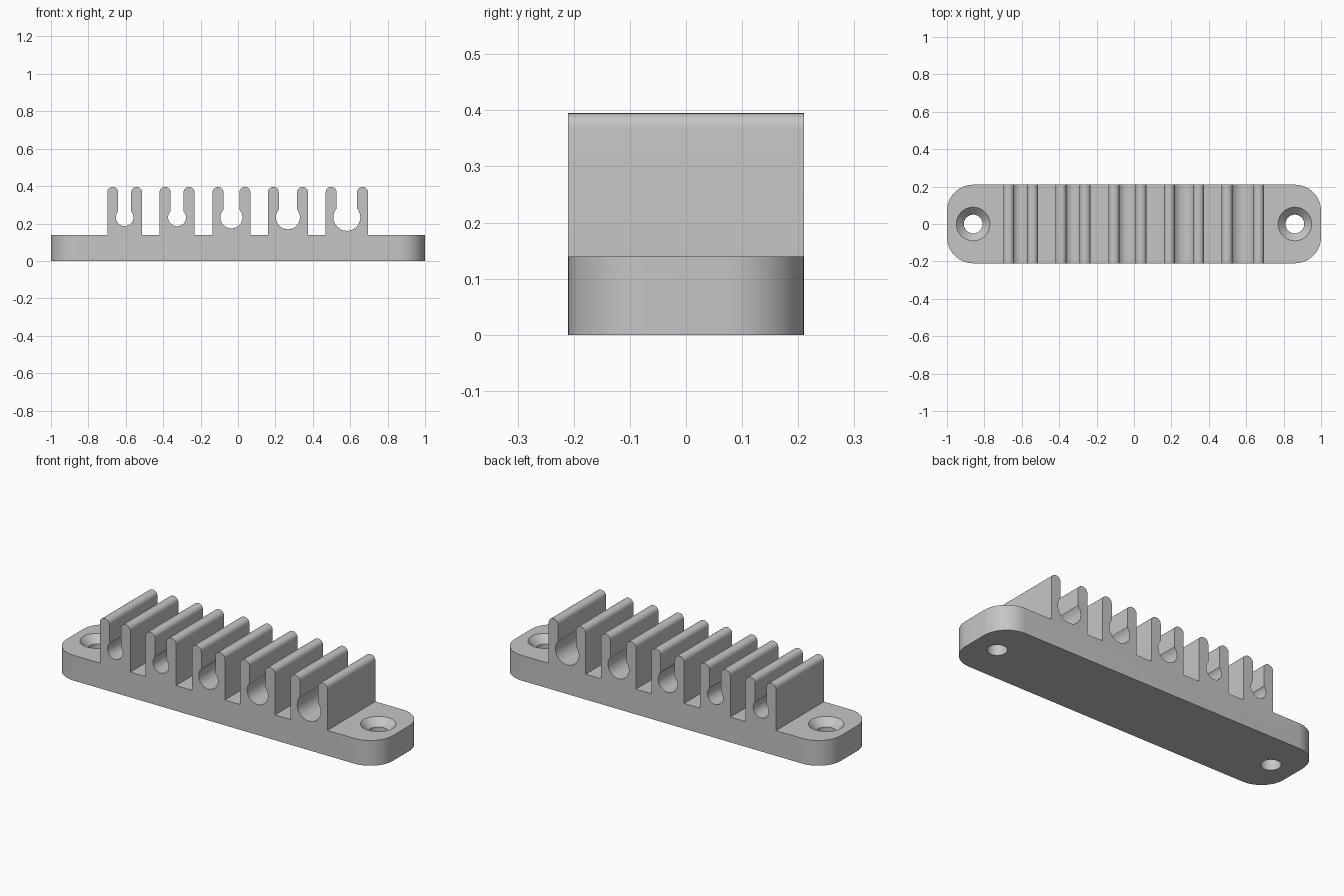
import bpy, bmesh
from math import sin, cos, pi, asin

default = bpy.data.objects.get("Cube")
if default:
    bpy.data.objects.remove(default, do_unlink=True)

HALF_Y, BASE_TOP, TIP, WALL, TIP_R = 0.21, 0.14, 0.395, 0.058, 0.027
SEAT_Z, END_R = 0.233, 0.14

grey = bpy.data.materials.new("grey plastic")
grey.use_nodes = True
colour = (0.56, 0.56, 0.56, 1)
grey.diffuse_color = colour
grey.node_tree.nodes["Principled BSDF"].inputs["Base Color"].default_value = colour


def arc(cx, cz, r, a0, a1, n):
    """Points along an arc from angle a0 to a1."""
    return [(cx + r * cos(a0 + (a1 - a0) * i / n),
             cz + r * sin(a0 + (a1 - a0) * i / n)) for i in range(n + 1)]


def prong_tip(x0, x1):
    """Rounded prong top, left to right."""
    z = TIP - TIP_R
    return (arc(x0 + TIP_R, z, TIP_R, pi, pi / 2, 6)
            + arc(x1 - TIP_R, z, TIP_R, pi / 2, 0, 6))


def clip(cx, slot, r):
    """Two prongs around a slot ending in a round cable seat."""
    a = pi / 2 + asin(slot / r)
    return ([(cx - slot - WALL, BASE_TOP)]
            + prong_tip(cx - slot - WALL, cx - slot)
            + arc(cx, SEAT_Z, r, a, 3 * pi - a, 28)
            + prong_tip(cx + slot, cx + slot + WALL)
            + [(cx + slot + WALL, BASE_TOP)])


# Comb profile: centre, slot half width and seat radius of each clip
clips = [(-0.606, 0.035, 0.047), (-0.326, 0.035, 0.048), (-0.035, 0.043, 0.059),
         (0.267, 0.049, 0.064), (0.582, 0.055, 0.072)]
profile = [(-1, 0), (-1, BASE_TOP)]
for c in clips:
    profile += clip(*c)
profile += [(1, BASE_TOP), (1, 0)]

# Extrude the profile and round the four upright base corners
bm = bmesh.new()
face = bm.faces.new([bm.verts.new((x, -HALF_Y, z)) for x, z in profile])
ext = bmesh.ops.extrude_face_region(bm, geom=[face])
bmesh.ops.translate(bm, vec=(0, 2 * HALF_Y, 0),
                    verts=[g for g in ext["geom"] if isinstance(g, bmesh.types.BMVert)])
corners = [e for e in bm.edges
           if all(abs(v.co.x) > 0.999 for v in e.verts)
           and abs(e.verts[0].co.z - e.verts[1].co.z) > 0.1]
bmesh.ops.bevel(bm, geom=corners, offset=END_R, segments=14, profile=0.5, affect='EDGES')
bmesh.ops.recalc_face_normals(bm, faces=bm.faces)
mesh = bpy.data.meshes.new("cable_comb")
bm.to_mesh(mesh)
bm.free()
comb = bpy.data.objects.new("cable_comb", mesh)
bpy.context.collection.objects.link(comb)
mesh.materials.append(grey)

# Countersunk screw holes, cut by lathed shapes
N = 40
rings = [(0.05, -0.05), (0.05, 0.1), (0.09, BASE_TOP), (0.09, 0.2)]
bm = bmesh.new()
for cx in (-0.86, 0.86):
    loops = [[bm.verts.new((cx + r * cos(2 * pi * i / N), r * sin(2 * pi * i / N), z))
              for i in range(N)] for r, z in rings]
    for lo, hi in zip(loops, loops[1:]):
        for i in range(N):
            j = (i + 1) % N
            bm.faces.new((lo[i], lo[j], hi[j], hi[i]))
    bm.faces.new(loops[0][::-1])
    bm.faces.new(loops[-1])
hole_mesh = bpy.data.meshes.new("screw_hole_cutter")
bm.to_mesh(hole_mesh)
bm.free()
hole_mesh.materials.append(grey)
cutter = bpy.data.objects.new("screw_hole_cutter", hole_mesh)
bpy.context.collection.objects.link(cutter)
cutter.hide_render = True

cut = comb.modifiers.new("screw_holes", 'BOOLEAN')
cut.operation, cut.solver, cut.object = 'DIFFERENCE', 'EXACT', cutter
bpy.ops.object.select_all(action='DESELECT')
comb.select_set(True)
bpy.context.view_layer.objects.active = comb
bpy.ops.object.modifier_apply(modifier=cut.name)
bpy.data.objects.remove(cutter, do_unlink=True)

bpy.ops.object.shade_smooth_by_angle(angle=pi / 6)
